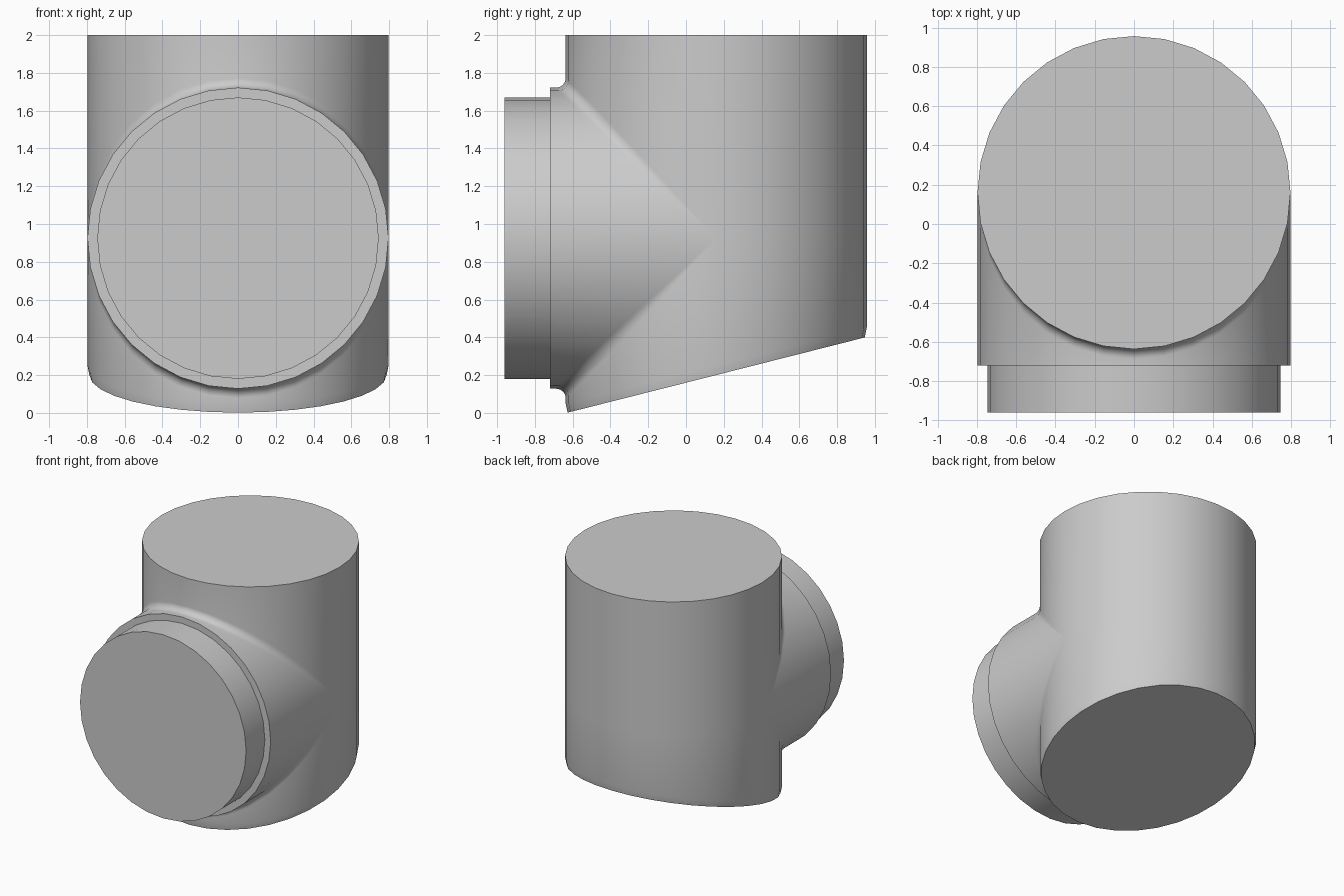
import bpy, bmesh
from math import sin, cos, pi
from mathutils import Vector

if "Cube" in bpy.data.objects:
    bpy.data.objects.remove(bpy.data.objects["Cube"])

R = 0.797          # radius of the upright pipe and of the branch collar
NOZZLE = 0.745     # radius of the branch end
AXIS_Y, AXIS_Z = 0.16, 0.925
HEIGHT = 2.0
STEPS = 16         # columns per half turn
ARC = 6            # facets across the blend


def slant(y):
    """Height of the sloping base."""
    return 0.253 * (y + 0.632)


def wall(t, side):
    """Point on the upright pipe; side -1 is front, 1 is back."""
    return R * sin(t), AXIS_Y + side * R * cos(t)


def foot(t, side):
    """Top and bottom of the narrow bevel around the base."""
    x, y = wall(t, side)
    x2, y2 = x * 0.987, AXIS_Y + (y - AXIS_Y) * 0.987
    return [Vector((x, y, slant(y) + 0.05)), Vector((x2, y2, slant(y2)))]


def front_column(t, up):
    """Profile from branch end, over the collar and blend, to the pipe end."""
    s, c = sin(t), max(cos(t), 0)
    pts = [Vector((rad * s, y, AXIS_Z + up * rad * c))
           for rad, y in ((NOZZLE, -0.96), (NOZZLE, -0.72), (R, -0.72))]
    r = 0.05 + 0.04 * s * s
    ball = Vector(((R + r) * s, AXIS_Y - (R + r) * c, AXIS_Z + up * (R + r) * c))
    to_collar = Vector((-s, 0, -up * c))
    to_pipe = Vector((-s, c, 0))
    pts += [ball + r * to_collar.lerp(to_pipe, k / ARC).normalized()
            for k in range(ARC + 1)]
    if up > 0:
        return pts + [Vector((*wall(t, -1), HEIGHT))]
    return pts + foot(t, -1)


def back_column(t):
    p = wall(t, 1)
    return [Vector((*p, HEIGHT)), Vector((*p, AXIS_Z))] + foot(t, 1)


def skin(bm, columns):
    """Join neighbouring columns with quads."""
    grid = [[bm.verts.new(p) for p in col] for col in columns]
    for a, b in zip(grid, grid[1:]):
        for k in range(len(a) - 1):
            bm.faces.new((a[k], a[k + 1], b[k + 1], b[k]))


# Pipe walls, branch and blend as one closed skin
angles = [-pi / 2 + pi * i / STEPS for i in range(STEPS + 1)]
bm = bmesh.new()
skin(bm, [front_column(t, 1) for t in angles])
skin(bm, [front_column(t, -1) for t in angles])
skin(bm, [back_column(t) for t in angles])
bmesh.ops.remove_doubles(bm, verts=bm.verts[:], dist=0.0005)

# Flat end caps
bmesh.ops.holes_fill(bm, edges=[e for e in bm.edges if e.is_boundary], sides=0)
bmesh.ops.recalc_face_normals(bm, faces=bm.faces[:])

mesh = bpy.data.meshes.new("pipe_tee")
bm.to_mesh(mesh)
bm.free()
body = bpy.data.objects.new("pipe_tee", mesh)
bpy.context.collection.objects.link(body)

# Plain grey material
grey = bpy.data.materials.new("light_grey")
grey.use_nodes = True
grey.diffuse_color = (0.6, 0.6, 0.6, 1)
grey.node_tree.nodes["Principled BSDF"].inputs["Base Color"].default_value = (0.6, 0.6, 0.6, 1)
mesh.materials.append(grey)

bpy.ops.object.select_all(action="DESELECT")
body.select_set(True)
bpy.context.view_layer.objects.active = body
bpy.ops.object.shade_smooth_by_angle(angle=pi / 6)
